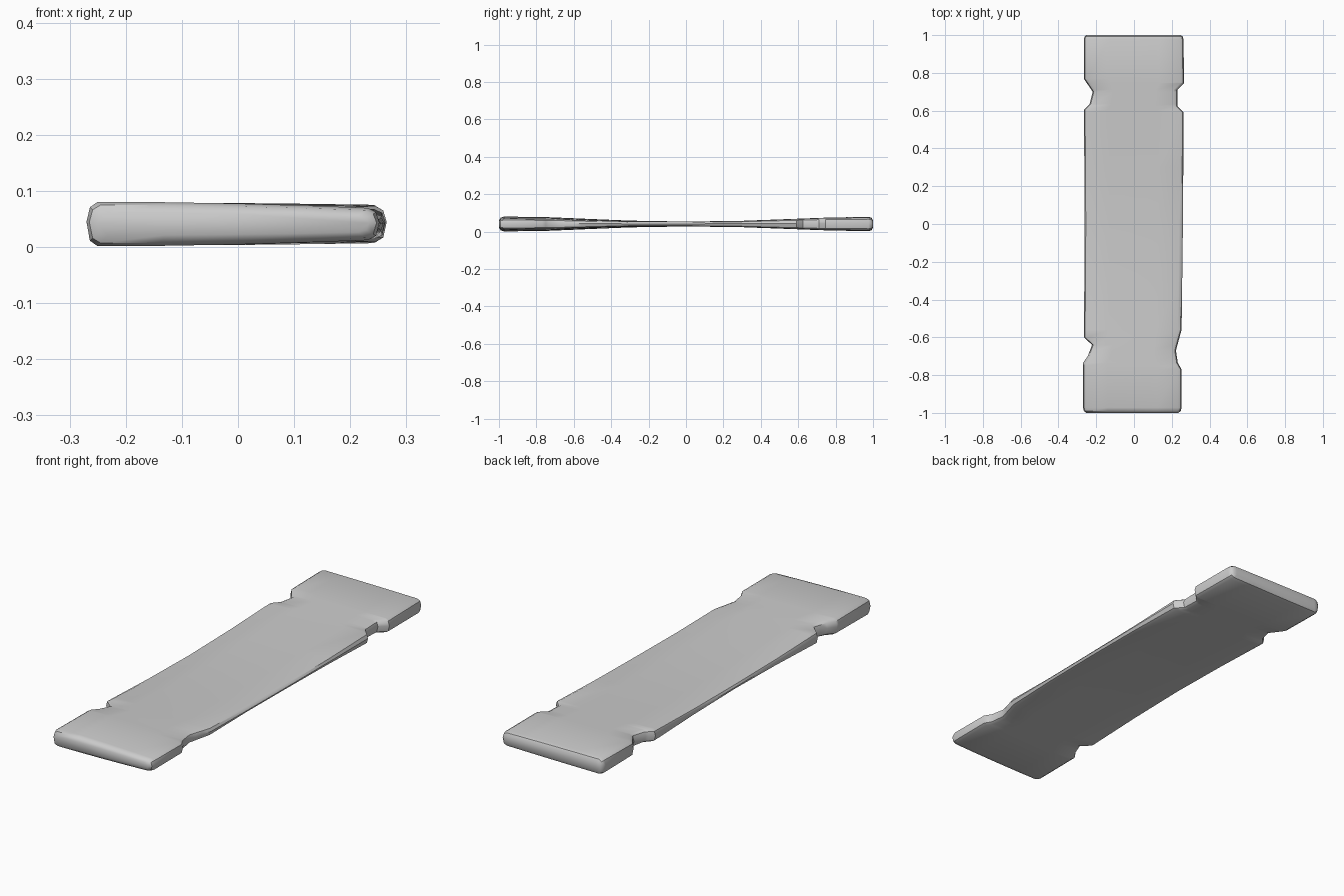
import bpy, bmesh, math

cube = bpy.data.objects.get("Cube")
if cube:
    bpy.data.objects.remove(cube, do_unlink=True)

MID_Z = 0.041

# Side outlines as (y, x), with the worn lashing notches near both ends
LEFT = [(-1, -.27), (-.735, -.27), (-.70, -.245), (-.64, -.222), (-.60, -.265),
        (0, -.261), (.605, -.265), (.635, -.235), (.70, -.219), (.77, -.266), (1, -.266)]
RIGHT = [(-1, .252), (-.77, .252), (-.735, .232), (-.67, .222), (-.56, .252),
         (0, .259), (.59, .263), (.625, .23), (.71, .23), (.745, .265), (1, .262)]

# Half thickness along y at each side: thin waist, thick ends
THICK_LEFT = [(-1, .040), (-.75, .037), (-.3, .018), (0, .013), (.3, .017), (.75, .034), (1, .039)]
THICK_RIGHT = [(-1, .028), (-.75, .026), (-.3, .012), (0, .012), (.3, .016), (.75, .032), (1, .034)]

# Rounded edge as (inset, share of half thickness)
EDGE = [(.020, 1), (.006, .75), (0, .1), (.006, -.75), (.020, -1)]


def sample(line, y):
    for (y0, v0), (y1, v1) in zip(line, line[1:]):
        if y <= y1:
            return v0 + (v1 - v0) * (y - y0) / (y1 - y0)
    return line[-1][1]


def ring(bm, y, inset=0, squash=1):
    """One closed cross-section of the plank."""
    x0, x1 = sample(LEFT, y) + inset, sample(RIGHT, y) - inset
    h0, h1 = sample(THICK_LEFT, y), sample(THICK_RIGHT, y)

    def point(x, share):
        t = (x - x0) / (x1 - x0)
        h = h0 + (h1 - h0) * t * t
        return bm.verts.new((x, y, MID_Z + h * share * squash))

    inner = [x0 + (x1 - x0) * t for t in (.25, .5, .75)]
    loop = [point(x, 1) for x in inner]
    loop += [point(x1 - d, s) for d, s in EDGE]
    loop += [point(x, -1) for x in reversed(inner)]
    loop += [point(x0 + d, s) for d, s in reversed(EDGE)]
    return loop


bm = bmesh.new()
stations = sorted({y for line in (LEFT, RIGHT, THICK_LEFT, THICK_RIGHT)
                   for y, _ in line if abs(y) < 1})
rings = [ring(bm, -1, .018, .5), ring(bm, -.991, .005, .85), ring(bm, -.972)]
rings += [ring(bm, y) for y in stations]
rings += [ring(bm, .976), ring(bm, .992, .004, .87), ring(bm, 1, .014, .5)]

# Skin the sections and close the two ends
for a, b in zip(rings, rings[1:]):
    for i in range(len(a)):
        j = (i + 1) % len(a)
        bm.faces.new((a[i], a[j], b[j], b[i]))
bm.faces.new(rings[0])
bm.faces.new(rings[-1])
bmesh.ops.recalc_face_normals(bm, faces=bm.faces)

mesh = bpy.data.meshes.new("plank")
bm.to_mesh(mesh)
bm.free()
plank = bpy.data.objects.new("plank", mesh)
bpy.context.collection.objects.link(plank)

# Plain grey surface
grey = bpy.data.materials.new("light grey")
grey.use_nodes = True
colour = (.6, .6, .6, 1)
grey.diffuse_color = colour
grey.node_tree.nodes["Principled BSDF"].inputs["Base Color"].default_value = colour
mesh.materials.append(grey)

bpy.ops.object.select_all(action='DESELECT')
plank.select_set(True)
bpy.context.view_layer.objects.active = plank
bpy.ops.object.shade_smooth_by_angle(angle=math.radians(40))
